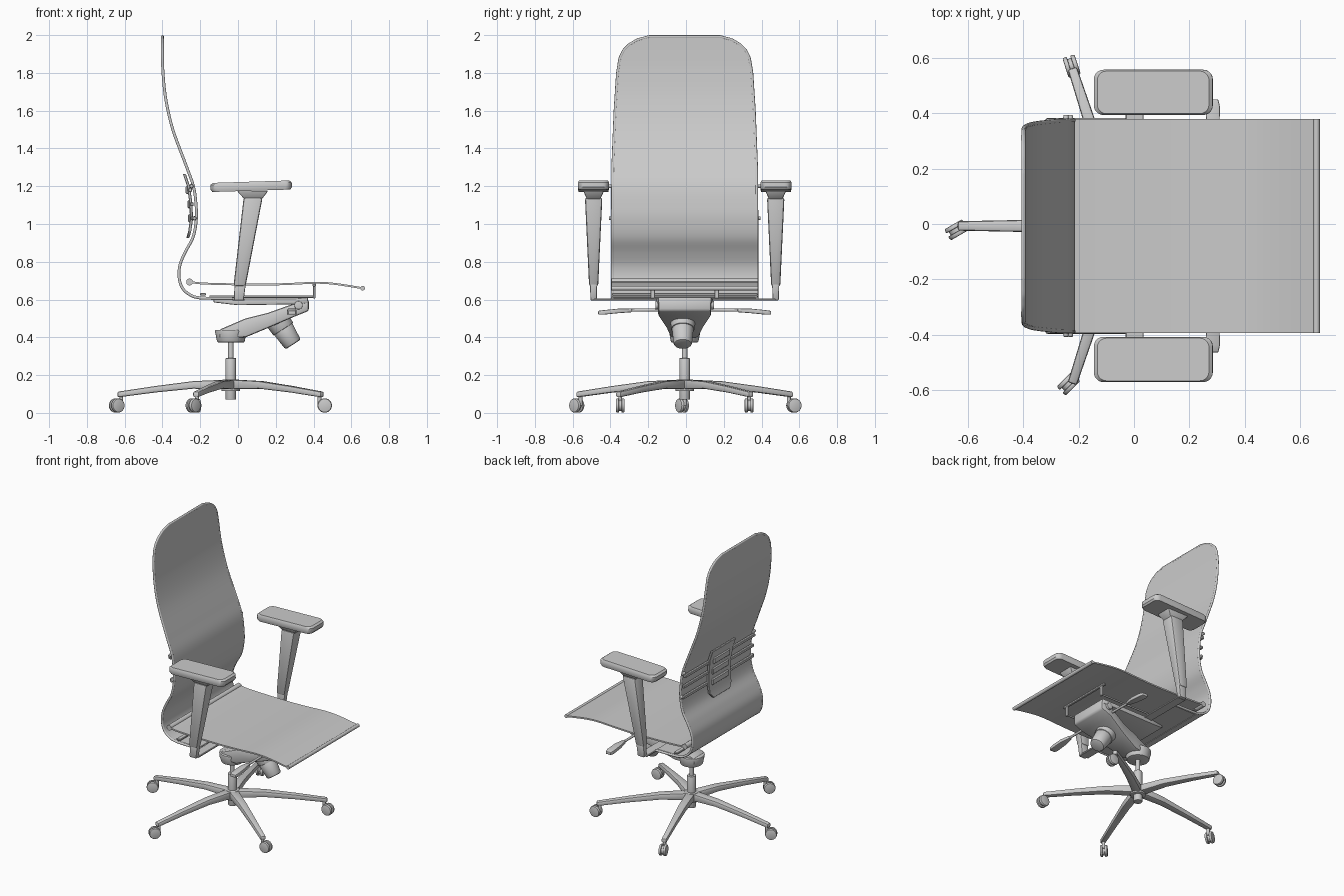
import bpy, bmesh
from math import radians, cos, sin, pi
from mathutils import Vector, Matrix

if "Cube" in bpy.data.objects:
    bpy.data.objects.remove(bpy.data.objects["Cube"])

CY = -0.007   # the chair's own centre line
HX = -0.038   # swivel axis


def finish(name, bm, bevel=0.0, segs=2, angle=35):
    bmesh.ops.recalc_face_normals(bm, faces=bm.faces)
    if bevel:
        edges = [e for e in bm.edges if len(e.link_faces) == 2 and e.calc_face_angle() > 0.6]
        bmesh.ops.bevel(bm, geom=edges, offset=bevel, segments=segs, profile=0.5, affect='EDGES')
    me = bpy.data.meshes.new(name)
    bm.to_mesh(me)
    bm.free()
    me.polygons.foreach_set('use_smooth', [True] * len(me.polygons))
    me.set_sharp_from_angle(angle=radians(angle))
    ob = bpy.data.objects.new(name, me)
    bpy.context.collection.objects.link(ob)
    return ob


def loft(name, rings, bevel=0.0, segs=2, matrix=None):
    bm = bmesh.new()
    rows = [[bm.verts.new(p) for p in r] for r in rings]
    n = len(rows[0])
    for a, b in zip(rows, rows[1:]):
        for i in range(n):
            bm.faces.new((a[i], a[(i + 1) % n], b[(i + 1) % n], b[i]))
    bm.faces.new(rows[0])
    bm.faces.new(rows[-1])
    if matrix:
        bm.transform(matrix)
    return finish(name, bm, bevel, segs)


def ring_x(x, w, z0, z1, y=0.0):
    return [(x, y - w, z0), (x, y + w, z0), (x, y + w, z1), (x, y - w, z1)]


def ring_z(z, x0, x1, y0, y1):
    return [(x0, y0, z), (x1, y0, z), (x1, y1, z), (x0, y1, z)]


def box(name, x0, x1, y0, y1, z0, z1, bevel=0.003):
    return loft(name, [ring_z(z0, x0, x1, y0, y1), ring_z(z1, x0, x1, y0, y1)], bevel, 1)


def rod(name, a, b, r1, r2=None, bevel=0.0, n=24):
    a, b = Vector(a), Vector(b)
    q = (b - a).to_track_quat('Z', 'Y')
    rings = [[p + q @ Vector((r * cos(2 * pi * i / n), r * sin(2 * pi * i / n), 0)) for i in range(n)]
             for p, r in ((a, r1), (b, r2 or r1))]
    return loft(name, rings, bevel)


def spline(pts, n=6):
    v = [Vector(p) for p in pts]
    v = [2 * v[0] - v[1]] + v + [2 * v[-1] - v[-2]]
    out = []
    for p0, p1, p2, p3 in zip(v, v[1:], v[2:], v[3:]):
        for k in range(n):
            t = k / n
            out.append(0.5 * (2 * p1 + (p2 - p0) * t + (2 * p0 - 5 * p1 + 4 * p2 - p3) * t * t
                              + (3 * p1 - p0 - 3 * p2 + p3) * t ** 3))
    return out + [v[-2]]


def interp(table, t):
    for (a, va), (b, vb) in zip(table, table[1:]):
        if t <= b:
            return va + (vb - va) * max(0, (t - a) / (b - a))
    return table[-1][1]


def tube(name, pts, r):
    cu = bpy.data.curves.new(name, 'CURVE')
    cu.dimensions = '3D'
    cu.bevel_depth = r
    cu.bevel_resolution = 3
    cu.use_fill_caps = True
    sp = cu.splines.new('POLY')
    sp.points.add(len(pts) - 1)
    for p, c in zip(sp.points, pts):
        p.co = (*c, 1)
    ob = bpy.data.objects.new(name, cu)
    bpy.context.collection.objects.link(ob)


def sheet(name, path, width, thick):
    # thin panel swept along a side profile (x, z), with width depending on height
    rings = []
    for i, p in enumerate(path):
        d = (path[min(i + 1, len(path) - 1)] - path[max(i - 1, 0)]).normalized()
        nx, nz = -d.y * thick / 2, d.x * thick / 2
        w = width(p.y)
        rings.append([(p.x + nx, CY - w, p.y + nz), (p.x + nx, CY + w, p.y + nz),
                      (p.x - nx, CY + w, p.y - nz), (p.x - nx, CY - w, p.y - nz)])
    return loft(name, rings)


# backrest panel
back = spline([(-0.20, 0.608), (-0.245, 0.62), (-0.29, 0.655), (-0.311, 0.71), (-0.308, 0.78),
               (-0.28, 0.85), (-0.238, 0.93), (-0.221, 1.02), (-0.222, 1.1), (-0.236, 1.2),
               (-0.275, 1.31), (-0.345, 1.5), (-0.382, 1.66), (-0.397, 1.8), (-0.4, 1.9),
               (-0.4, 1.95), (-0.4, 1.98), (-0.4, 1.992)])
taper = [(1.0, 0.382), (1.3, 0.38), (1.6, 0.368), (1.8, 0.355), (1.88, 0.342), (1.92, 0.322),
         (1.95, 0.292), (1.975, 0.25), (1.992, 0.185)]
half = lambda z: interp(taper, z)
sheet("backrest_panel", back, half, 0.012)

# tubular rim running round the back and forward under the seat
foot = [Vector((-0.03, 0.606)), Vector((-0.12, 0.606))]
side = [(p, half(p.y)) for p in foot + back]
rim = [(p.x, CY - w, p.y) for p, w in side] + [(p.x, CY + w, p.y) for p, w in reversed(side)]
tube("backrest_rim", rim, 0.008)

# lumbar support: plate, straps and side knobs behind the back
back_x = lambda z: interp([(p.y, p.x) for p in back], z)
loft("lumbar_plate", [ring_z(z, back_x(z) - 0.034, back_x(z) - 0.018, CY - w, CY + w)
                      for z, w in ((0.925, 0.09), (0.96, 0.12), (1.02, 0.12), (1.1, 0.12),
                                   (1.2, 0.13), (1.265, 0.13))], 0.003, 1)
for i, z in enumerate((1.03, 1.105, 1.18)):
    x = back_x(z)
    box(f"lumbar_strap_{i}", x - 0.03, x - 0.012, CY - 0.385, CY + 0.385, z - 0.01, z + 0.01)
    box(f"lumbar_rib_{i}", x - 0.045, x - 0.02, CY - 0.09, CY + 0.09, z - 0.022, z + 0.022, 0.006)
for s in (-1, 1):
    for z in (1.03, 1.2):
        x = back_x(z) - 0.01
        rod("strap_knob", (x, CY + s * 0.375, z), (x, CY + s * 0.401, z), 0.012, 0.009, 0.002, 16)

# seat sheet with a rolled tube at each end
seat = spline([(-0.255, 0.695), (-0.2, 0.686), (-0.05, 0.681), (0.15, 0.679), (0.3, 0.684),
               (0.42, 0.689), (0.52, 0.682), (0.66, 0.66)], 4)
sheet("seat_sheet", seat, lambda z: 0.387, 0.01)
rod("seat_rear_tube", (-0.256, CY - 0.387, 0.693), (-0.256, CY + 0.387, 0.693), 0.018)
rod("seat_front_tube", (0.66, CY - 0.387, 0.66), (0.66, CY + 0.387, 0.66), 0.012)

# under-seat frame
box("rear_cross_plate", -0.2, -0.03, CY - 0.375, CY + 0.375, 0.602, 0.612)
box("rear_cross_rail", -0.2, -0.17, CY - 0.385, CY + 0.385, 0.622, 0.634)
box("arm_cross_bar", -0.03, 0.035, CY - 0.48, CY + 0.48, 0.594, 0.606)
box("seat_front_bar", 0.395, 0.412, CY - 0.2, CY + 0.2, 0.67, 0.684)
for s in (-1, 1):
    y = CY + s * 0.17
    tube("seat_rail", [(-0.15, y, 0.615), (0.404, y, 0.615)], 0.006)
    box("seat_front_hook", 0.398, 0.41, y - 0.012, y + 0.012, 0.605, 0.685)

# tilt mechanism
loft("mechanism_top_plate", [ring_x(-0.13, 0.13, 0.585, 0.605, CY), ring_x(0.0, 0.15, 0.57, 0.605, CY),
                             ring_x(0.3, 0.15, 0.575, 0.605, CY), ring_x(0.37, 0.14, 0.58, 0.612, CY)], 0.006)
loft("mechanism_arm", [ring_x(-0.1, 0.06, 0.395, 0.44, CY), ring_x(0.04, 0.075, 0.4, 0.5, CY),
                       ring_x(0.16, 0.1, 0.45, 0.53, CY), ring_x(0.3, 0.14, 0.51, 0.58, CY),
                       ring_x(0.375, 0.14, 0.54, 0.6, CY)], 0.012)
rod("mechanism_cup", (HX, CY, 0.372), (HX, CY, 0.44), 0.072, 0.085, 0.008, 32)
rod("tension_knob", (0.235, CY - 0.01, 0.45), (0.292, CY - 0.01, 0.362), 0.058, 0.048, 0.01, 32)
rod("tension_collar", (0.19, CY - 0.01, 0.52), (0.24, CY - 0.01, 0.443), 0.068, 0.062, 0.004, 32)
rod("mechanism_pivot", (0.32, CY - 0.155, 0.57), (0.32, CY + 0.155, 0.57), 0.022, bevel=0.003)

# control levers
for s in (-1, 1):
    Y = lambda d: CY + s * d
    rod("lever_rod", (0.285, Y(0.1), 0.545), (0.285, Y(0.34), 0.543), 0.008)
    loft("lever_paddle", [[(0.285 - w, Y(d), z - h), (0.285 + w, Y(d), z - h),
                           (0.285 + w, Y(d), z + h), (0.285 - w, Y(d), z + h)]
                          for d, w, z, h in ((0.28, 0.012, 0.543, 0.01), (0.35, 0.024, 0.54, 0.012),
                                             (0.43, 0.026, 0.532, 0.012), (0.458, 0.02, 0.53, 0.01))], 0.005)

# armrests
for s in (-1, 1):
    y = CY + s * 0.482
    loft("arm_post_foot", [ring_z(0.595, -0.022, 0.03, y - 0.017, y + 0.017),
                           ring_z(0.69, -0.018, 0.042, y - 0.019, y + 0.019)], 0.007)
    loft("arm_post", [ring_z(0.67, -0.024, 0.04, y - 0.024, y + 0.024),
                      ring_z(1.14, 0.03, 0.13, y - 0.046, y + 0.046)], 0.012)
    loft("arm_bracket", [ring_z(1.13, 0.035, 0.125, y - 0.035, y + 0.035),
                         ring_z(1.175, -0.005, 0.16, y - 0.055, y + 0.055)], 0.006)
    outline = []
    for cx, cyy, a0 in ((1, 1, 0), (-1, 1, 90), (-1, -1, 180), (1, -1, 270)):
        for k in range(6):
            a = radians(a0 + 18 * k)
            outline.append((cx * 0.18 + 0.035 * cos(a), cyy * 0.047 + 0.035 * sin(a)))
    loft("armrest_pad", [[(px * f, py * f, z) for px, py in outline]
                         for z, f in ((-0.024, 0.96), (-0.012, 1), (0.014, 1), (0.024, 0.94))], 0.0, 2,
         Matrix.Translation((0.07, y + s * 0.001, 1.2)) @ Matrix.Rotation(radians(-1.8), 4, 'Y'))

# gas lift and hub
rod("gas_piston", (HX, CY, 0.28), (HX, CY, 0.39), 0.014)
rod("gas_column", (HX, CY, 0.07), (HX, CY, 0.29), 0.028, bevel=0.003)
rod("base_hub", (HX, CY, 0.115), (HX, CY, 0.178), 0.05, 0.045, 0.006, 32)

# five-star base with twin-wheel castors
for i, (a, turn) in enumerate(((180, 210), (108, 108), (-108, 225), (36, 0), (-36, 0))):
    m = Matrix.Translation((HX, CY, 0)) @ Matrix.Rotation(radians(a), 4, 'Z')
    loft(f"base_leg_{i}", [ring_x(0.02, 0.03, 0.125, 0.176), ring_x(0.2, 0.026, 0.128, 0.168),
                           ring_x(0.4, 0.021, 0.108, 0.142), ring_x(0.6, 0.017, 0.082, 0.112)], 0.009, 2, m)
    pivot = m @ Vector((0.58, 0, 0))
    d = Vector((cos(radians(turn)), sin(radians(turn)), 0))
    n = Vector((-d.y, d.x, 0))
    hub = pivot + d * 0.028 + Vector((0, 0, 0.039))
    rod(f"castor_stem_{i}", pivot + Vector((0, 0, 0.04)), pivot + Vector((0, 0, 0.095)), 0.01, n=16)
    rod(f"castor_body_{i}", hub - n * 0.01, hub + n * 0.01, 0.028)
    for s in (-1, 1):
        rod(f"castor_wheel_{i}", hub + n * s * 0.007, hub + n * s * 0.023, 0.039, 0.036, 0.004)
